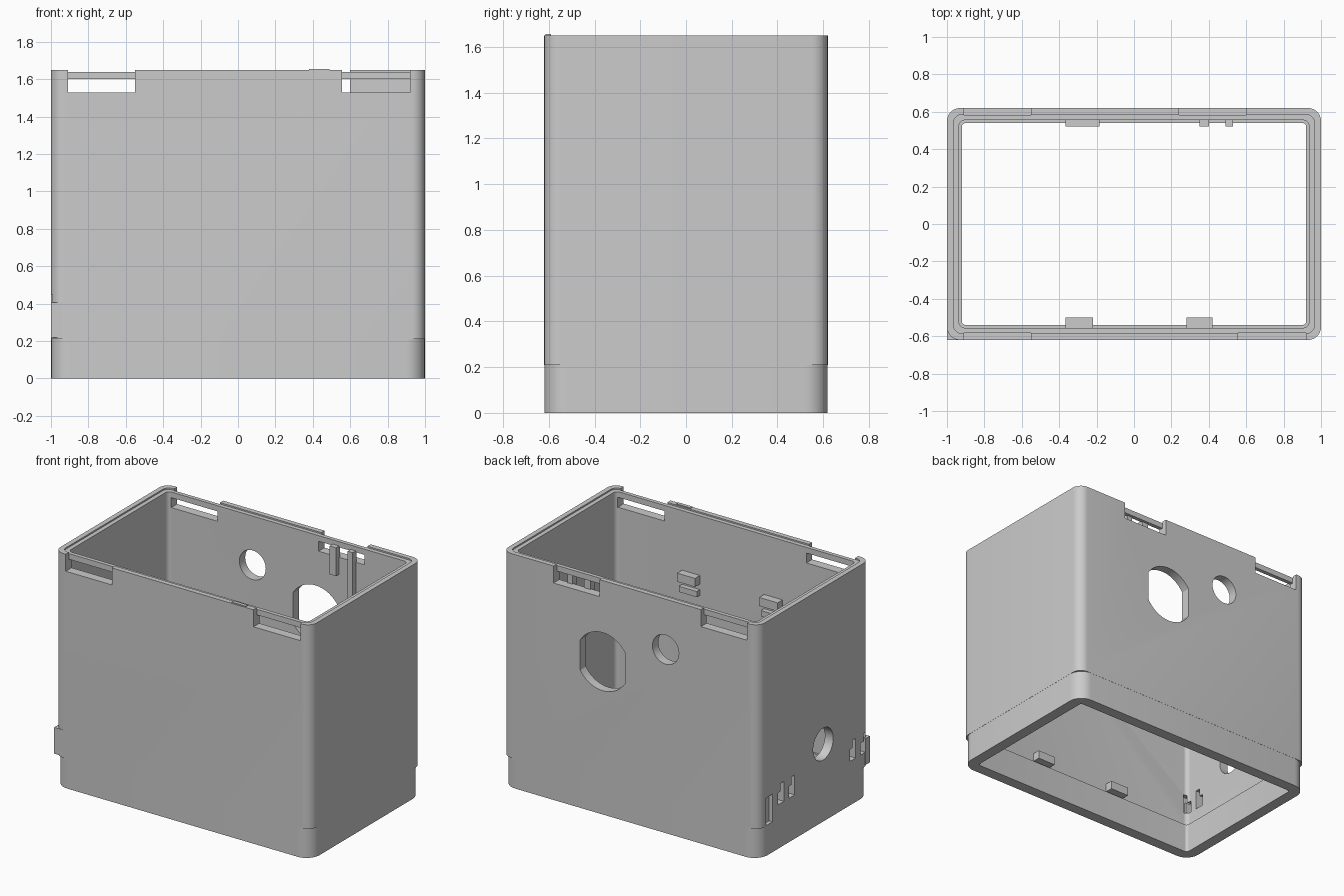
import bpy, bmesh, math
from mathutils import Matrix, Vector

if "Cube" in bpy.data.objects:
    bpy.data.objects.remove(bpy.data.objects["Cube"])

HX, HY, TOP, STEP = 1.0, 0.62, 1.65, 0.21
WALL = HY - 0.065          # inner face of the front and back walls

grey = bpy.data.materials.new("plain_grey")
grey.use_nodes = True
grey.diffuse_color = (0.6, 0.6, 0.6, 1)
grey.node_tree.nodes["Principled BSDF"].inputs["Base Color"].default_value = (0.6, 0.6, 0.6, 1)


def make_object(name, bm):
    bmesh.ops.recalc_face_normals(bm, faces=bm.faces)
    mesh = bpy.data.meshes.new(name)
    bm.to_mesh(mesh)
    bm.free()
    mesh.materials.append(grey)
    ob = bpy.data.objects.new(name, mesh)
    bpy.context.collection.objects.link(ob)
    return ob


def box(name, x, y, z):
    """Box from (low, high) pairs on each axis."""
    bm = bmesh.new()
    bmesh.ops.create_cube(bm, size=1)
    spans = [sorted(p) for p in (x, y, z)]
    for v in bm.verts:
        v.co = Vector([(a + b) / 2 + c * (b - a) for (a, b), c in zip(spans, v.co)])
    return make_object(name, bm)


def round_cutter(name, centre, radius, axis, flat=None):
    """Cylinder along x or y; flat limits the half width sideways."""
    bm = bmesh.new()
    bmesh.ops.create_cone(bm, cap_ends=True, segments=48, radius1=radius,
                          radius2=radius, depth=0.4)
    if flat:
        for side in (-1, 1):
            cut = bmesh.ops.bisect_plane(bm, geom=bm.verts[:] + bm.edges[:] + bm.faces[:],
                                         plane_co=(side * flat, 0, 0),
                                         plane_no=(side, 0, 0), clear_outer=True)
            edges = [e for e in cut["geom_cut"] if isinstance(e, bmesh.types.BMEdge)]
            bmesh.ops.holes_fill(bm, edges=[e for e in bm.edges if e.is_boundary])
    turn = Matrix.Rotation(math.pi / 2, 4, "X" if axis == "y" else "Y")
    bm.transform(Matrix.Translation(centre) @ turn)
    return make_object(name, bm)


def ring(bm, inset, z, radius, steps=8):
    """Rounded rectangle of vertices at height z."""
    cx, cy = HX - inset - radius, HY - inset - radius
    verts = []
    for q, (sx, sy) in enumerate([(1, 1), (-1, 1), (-1, -1), (1, -1)]):
        for i in range(steps + 1):
            a = (q + i / steps) * math.pi / 2
            verts.append(bm.verts.new((sx * cx + radius * math.cos(a),
                                       sy * cy + radius * math.sin(a), z)))
    return verts


# Open shell: outside going up, thin lip, inside going down
bm = bmesh.new()
profile = [(0.001, 0, 0.1), (0.001, STEP, 0.1), (0, STEP, 0.07), (0, TOP, 0.07),
           (0.035, TOP, 0.045), (0.035, 1.64, 0.045), (0.065, 1.64, 0.03),
           (0.065, STEP, 0.03), (0.08, STEP, 0.02), (0.08, 0, 0.02)]
rings = [ring(bm, *p) for p in profile]
for a, b in zip(rings, rings[1:] + rings[:1]):
    n = len(a)
    for i in range(n):
        j = (i + 1) % n
        bm.faces.new((a[i], a[j], b[j], b[i]))
shell = make_object("case_shell", bm)

cutters = []
# Latch slots near the top, each leaving a thin inner bar
for side, x in ((-1, (-0.91, -0.55)), (-1, (0.555, 0.92)),
                (1, (-0.91, -0.55)), (1, (0.24, 0.6))):
    cutters.append(box("slot_cut", x, (side * 0.583, side * 0.7), (1.53, 1.7)))
    cutters.append(box("slot_cut", x, (side * 0.5, side * 0.65), (1.53, 1.6)))

# Round openings in the back wall and in one side wall
cutters.append(round_cutter("small_hole_cut", (-0.275, HY, 1.295), 0.103, "y"))
cutters.append(round_cutter("large_hole_cut", (0.216, HY, 1.078), 0.205, "y", 0.175))
cutters.append(round_cutter("side_hole_cut", (-HX, -0.1, 0.547), 0.112, "x"))

# Stepped keyholes in the side wall
for y in (0.37, 0.25, -0.43, -0.55):
    cutters.append(box("key_cut", (-1.1, -0.9), (y - 0.033, y + 0.033), (0.31, 0.395)))
    cutters.append(box("key_cut", (-1.1, -0.9), (y - 0.033, y + 0.003), (0.38, 0.45)))
cutters.append(box("recess_cut", (-1.1, -0.975), (0.465, 0.535), (0.215, 0.41)))

for c in cutters:
    c.hide_render = True
    mod = shell.modifiers.new("cut", "BOOLEAN")
    mod.operation = "DIFFERENCE"
    mod.solver = "EXACT"
    mod.object = c
result = bpy.data.meshes.new_from_object(
    shell.evaluated_get(bpy.context.evaluated_depsgraph_get()))
shell.modifiers.clear()
shell.data = result
for c in cutters:
    bpy.data.objects.remove(c)

# Square corner tab
box("corner_tab", (-1, -0.935), (-HY, -0.57), (0.22, 0.405))

# Inner brackets on the front wall, upper pairs and lower blocks
for x in ((-0.365, -0.22), (0.28, 0.42)):
    box("upper_bracket_top", x, (-0.5, -WALL - 0.01), (1.16, 1.22))
    box("upper_bracket_base", x, (-0.52, -WALL - 0.01), (1.08, 1.12))
    box("lower_bracket", x, (-0.5, -WALL - 0.01), (0.22, 0.28))

# Inner posts and bracket on the back wall
box("short_post", (0.35, 0.4), (0.52, WALL + 0.01), (1.41, 1.61))
box("long_post", (0.49, 0.53), (0.52, WALL + 0.01), (1.2, 1.61))
box("back_bracket", (-0.365, -0.185), (0.52, WALL + 0.01), (0.22, 0.28))

# Small raised pad on the front rim
box("rim_pad", (0.38, 0.49), (-0.615, -0.59), (1.645, 1.656))

# Smooth rounded corners with sharp edges kept
bpy.ops.object.select_all(action="DESELECT")
shell.select_set(True)
bpy.context.view_layer.objects.active = shell
bpy.ops.object.shade_smooth_by_angle(angle=math.radians(30))
